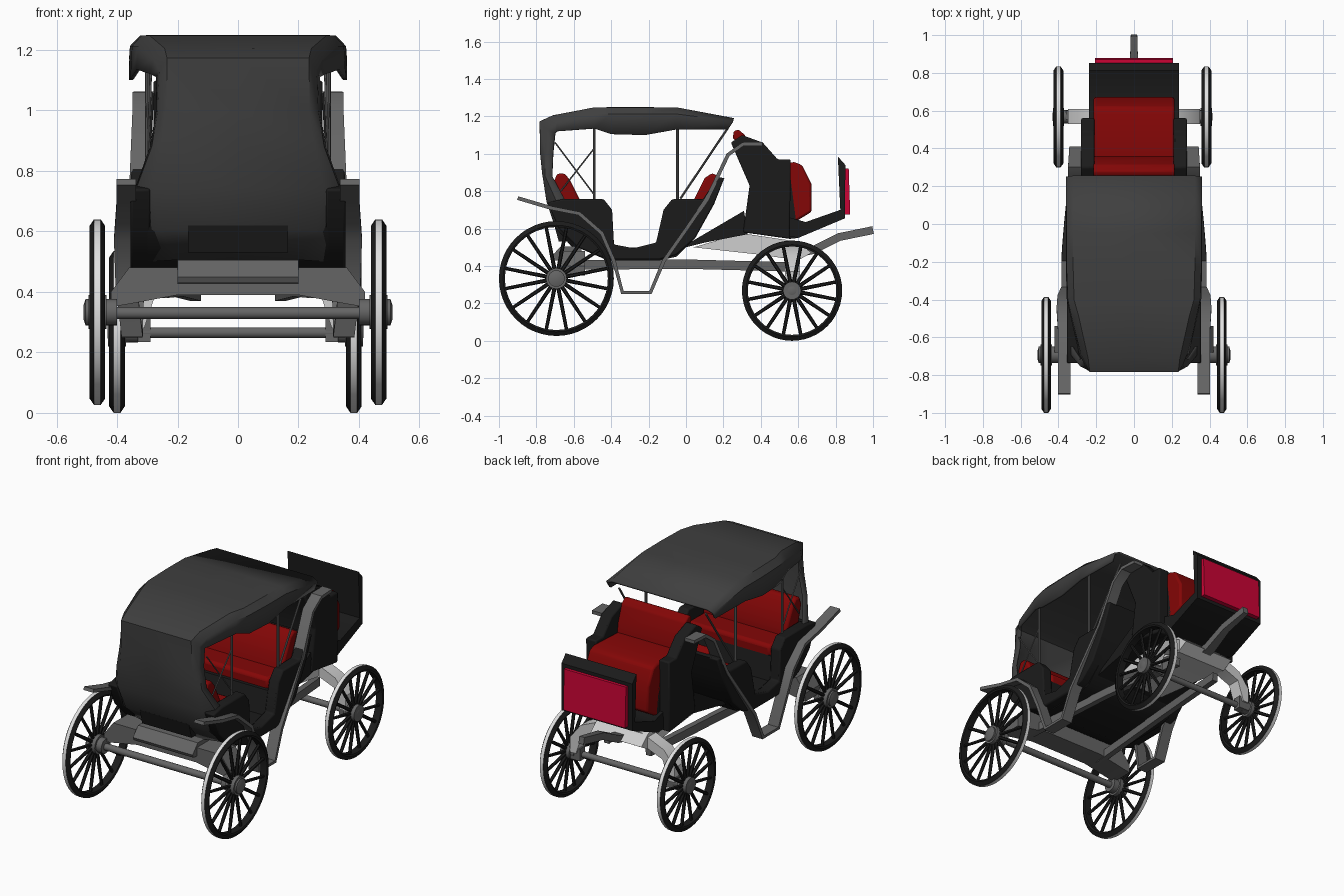
import bpy, bmesh, math
from mathutils import Vector, Matrix

if "Cube" in bpy.data.objects:
    bpy.data.objects.remove(bpy.data.objects["Cube"])

def material(name, c):
    m = bpy.data.materials.new(name)
    m.diffuse_color = (*c, 1)
    m.use_nodes = True
    m.node_tree.nodes["Principled BSDF"].inputs["Base Color"].default_value = m.diffuse_color
    return m

BLACK = material("black_paint", (.011, .011, .011))
CANVAS = material("canopy_canvas", (.05, .05, .05))
RED = material("red_leather", (.23, .002, .002))
CRIMSON = material("crimson_panel", (.6, .001, .035))
GREY = material("grey_iron", (.13, .13, .13))
LIGHT = material("light_grey_frame", (.62, .62, .62))
TYRE = material("pale_tyre", (.75, .75, .75))

def finish(name, bm, mats, angle=35, bevel=0):
    bmesh.ops.recalc_face_normals(bm, faces=bm.faces)
    me = bpy.data.meshes.new(name)
    bm.to_mesh(me)
    bm.free()
    ob = bpy.data.objects.new(name, me)
    bpy.context.collection.objects.link(ob)
    for m in mats:
        me.materials.append(m)
    if bevel:
        b = ob.modifiers.new("bevel", 'BEVEL')
        b.width, b.segments = bevel, 2
    bpy.ops.object.select_all(action='DESELECT')
    ob.select_set(True)
    bpy.context.view_layer.objects.active = ob
    bpy.ops.object.shade_smooth_by_angle(angle=math.radians(angle))
    return ob

def prism(name, pts, a, b, mat, axis='x', bevel=0):
    """Extrude a side outline (y,z) along x, or a front outline (x,z) along y."""
    bm = bmesh.new()
    mk = (lambda p, t: (t, p[0], p[1])) if axis == 'x' else (lambda p, t: (p[0], t, p[1]))
    f = bm.faces.new([bm.verts.new(mk(p, a)) for p in pts])
    ext = bmesh.ops.extrude_face_region(bm, geom=[f])
    vs = [g for g in ext['geom'] if isinstance(g, bmesh.types.BMVert)]
    bmesh.ops.translate(bm, verts=vs, vec=(b - a, 0, 0) if axis == 'x' else (0, b - a, 0))
    return finish(name, bm, [mat], bevel=bevel)

def rod(bm, a, b, r1, r2, sides=8):
    a, b = Vector(a), Vector(b)
    d = b - a
    M = Matrix.Translation((a + b) / 2) @ d.to_track_quat('Z', 'Y').to_matrix().to_4x4()
    bmesh.ops.create_cone(bm, cap_ends=True, segments=sides, radius1=r1, radius2=r2,
                          depth=d.length, matrix=M)

def rods(name, items, mat, sides=8):
    bm = bmesh.new()
    for a, b, r1, r2 in items:
        rod(bm, a, b, r1, r2, sides)
    return finish(name, bm, [mat])

def strip(name, path, thick, mat):
    """Flat band along a path of (x centre, width, y, z)."""
    bm = bmesh.new()
    rows = []
    for i, (x, w, y, z) in enumerate(path):
        p, q = path[max(i - 1, 0)], path[min(i + 1, len(path) - 1)]
        n = Vector((-(q[3] - p[3]), q[2] - p[2])).normalized() * thick / 2
        rows.append([bm.verts.new((x + sx * w / 2, y + sn * n.x, z + sn * n.y))
                     for sx, sn in ((-1, -1), (1, -1), (1, 1), (-1, 1))])
    for r, t in zip(rows, rows[1:]):
        for k in range(4):
            bm.faces.new((r[k], r[(k + 1) % 4], t[(k + 1) % 4], t[k]))
    bm.faces.new(rows[0])
    bm.faces.new(rows[-1])
    return finish(name, bm, [mat])

def wheel(name, x, y, z, R, hub_r, hub_in, hub_out):
    side = 1 if x > 0 else -1
    bm = bmesh.new()
    prof = [(-.011, R), (.011, R), (.026, R - .022), (.022, R - .032),
            (-.022, R - .032), (-.026, R - .022)]
    N = 48
    rings = [[bm.verts.new((x + px, y + r * math.cos(2 * math.pi * i / N),
                            z + r * math.sin(2 * math.pi * i / N))) for px, r in prof]
             for i in range(N)]
    for i in range(N):
        p, q = rings[i], rings[(i + 1) % N]
        for k in range(6):
            f = bm.faces.new((p[k], p[(k + 1) % 6], q[(k + 1) % 6], q[k]))
            f.material_index = 1 if k == 0 else 0
    for i in range(16):
        a = 2 * math.pi * (i + .5) / 16
        c, s = math.cos(a), math.sin(a)
        rod(bm, (x, y + c * .03, z + s * .03), (x, y + c * (R - .025), z + s * (R - .025)),
            .011, .009, 6)
    finish(name, bm, [BLACK, TYRE])
    p = lambda d: (side * d, y, z)
    ax = abs(x)
    rods(name + "_hub", [(p(hub_in), p(hub_out), hub_r, hub_r),
                         (p(ax - .03), p(ax + .03), hub_r + .012, hub_r + .012),
                         (p(hub_out - .001), p(hub_out + .006), hub_r, hub_r * .5)], GREY, 20)

# Wheels: large pair at -y, small pair at +y
BY, BZ, SY, SZ = -.693, .333, .567, .268
for x, tag in ((-.465, "left"), (.465, "right")):
    wheel("large_wheel_" + tag, x, BY, BZ, .307, .044, .40, .505)
for x, tag in ((-.4, "left"), (.383, "right")):
    wheel("small_wheel_" + tag, x, SY, SZ, .268, .036, .33, abs(x) + .026)

# Axles, long frame beams and pole
rods("axles", [((-.42, BY, .33), (.42, BY, .33), .02, .02),
               ((-.38, SY, .265), (.38, SY, .265), .018, .018)], GREY, 12)
for s in (-1, 1):
    strip("frame_beam", [(s * .25, .035, -.62, .405), (s * .2, .035, 0, .41),
                         (s * .14, .035, .56, .395)], .05, GREY)
    prism("axle_block", [(.55, .235), (.6, .235), (.6, .31), (.55, .31)], s * .29, s * .36, GREY)
strip("pole", [(0, .07, .56, .46), (0, .06, .68, .485), (0, .045, .82, .555), (0, .034, 1, .592)],
      .042, GREY)

# Arched carriers above the axles
arch = [(.36, .48), (.42, .40), (.42, .35), (.36, .36), (.2, .39)]
prism("large_axle_carrier", arch + [(-x, z) for x, z in reversed(arch)], -.68, -.54, GREY, 'y')
prism("carrier_box", [(-.71, .43), (-.72, .45), (-.67, .505), (-.56, .505), (-.56, .42)],
      -.2, .2, GREY)
arch = [(.13, .525), (.28, .46), (.35, .37), (.35, .28), (.31, .28), (.27, .40), (.13, .455)]
prism("small_axle_carrier", arch + [(-x, z) for x, z in reversed(arch)], .53, .61, LIGHT, 'y')
prism("fore_carriage", [(.04, .5), (.3, .575), (.6, .53), (.67, .47), (.6, .43), (.4, .46)],
      -.17, .17, LIGHT)

# Passenger tub
prism("tub", [(-.72, .74), (-.64, .74), (-.6, .64), (-.41, .64), (-.385, .5), (-.16, .5),
              (-.13, .64), (.05, .64), (.1, .72), (.165, .875), (.205, .87), (.15, .73), (.05, .55),
              (-.05, .45), (-.14, .43), (-.42, .43), (-.58, .5), (-.68, .6)], -.3, .3, BLACK)
for s in (-1, 1):
    prism("tub_side", [(-.74, .74), (-.66, .757), (-.44, .757), (-.395, .70), (-.385, .515),
                       (-.28, .495), (-.16, .525), (-.12, .70), (-.075, .757), (.09, .757),
                       (.17, .875), (.205, .87), (.15, .73), (.05, .55), (-.05, .46), (-.14, .435),
                       (-.42, .435), (-.58, .5), (-.68, .6)], s * .29, s * .355, BLACK, bevel=.008)
prism("tub_nose", [(.0, .5), (.02, .525), (.31, .695), (.33, .57), (.1, .525)], -.27, .27, BLACK)

# Passenger seats
prism("seat_back_one", [(-.71, .84), (-.69, .893), (-.65, .895), (-.62, .86), (-.56, .74),
                        (-.56, .66), (-.66, .66)], -.28, .28, RED, bevel=.012)
prism("seat_back_two", [(.02, .66), (.04, .75), (.1, .87), (.14, .897), (.185, .875), (.1, .67)],
      -.28, .28, RED, bevel=.012)
for a, b in ((-.6, -.41), (-.11, .06)):
    prism("seat_cushion", [(a, .62), (a, .7), (b, .7), (b, .62)], -.28, .28, RED, bevel=.02)

# Driver's box
prism("driver_box", [(.25, 1.06), (.3, 1.09), (.33, 1.05), (.35, .86), (.56, .86), (.6, .55),
                     (.555, .545), (.305, .58), (.345, .83)], -.215, .215, BLACK)
for s in (-1, 1):
    prism("driver_box_side", [(.24, 1.06), (.3, 1.1), (.41, 1.06), (.49, .97), (.56, .97),
                              (.555, .545), (.305, .58), (.34, .83)],
          s * .21, s * .28, BLACK, bevel=.008)
prism("driver_seat", [(.34, .9), (.34, .945), (.58, .955), (.62, .94), (.67, .84), (.672, .69),
                      (.59, .64), (.5, .66), (.5, .88)], -.215, .215, RED, bevel=.012)
prism("driver_seat_back", [(.25, 1.08), (.255, 1.12), (.28, 1.13), (.315, 1.1), (.35, 1.0),
                           (.36, .93), (.33, .93), (.29, 1.06)], -.215, .215, RED, bevel=.008)
prism("footboard_and_dash", [(.55, .56), (.6, .55), (.85, .655), (.852, .94), (.812, .985),
                             (.825, .70), (.64, .635), (.55, .66)], -.237, .237, BLACK)
prism("dash_panel", [(.85, .675), (.878, .675), (.87, .92), (.85, .92)], -.207, .207, CRIMSON)

# Fenders with steps
for s in (-1, 1):
    strip("fender_and_step",
          [(s * x, w, y, z) for x, w, y, z in (
              (.37, .065, -.9, .763), (.37, .065, -.72, .71), (.37, .065, -.57, .68),
              (.375, .07, -.45, .575), (.37, .07, -.385, .425), (.35, .07, -.34, .258),
              (.35, .07, -.19, .258), (.345, .07, -.12, .425), (.335, .07, 0, .595),
              (.325, .068, .11, .755), (.315, .068, .225, .995), (.315, .068, .305, 1.052),
              (.31, .065, .41, 1.052))], .02, GREY)

# Canopy and rear curtain: rows of edge, corner, inner points (x, y, z), mirrored
half = [((.35, .225, 1.13), (.355, .25, 1.17), (.32, .255, 1.185)),
        ((.355, -.05, 1.13), (.352, -.05, 1.21), (.32, -.05, 1.242)),
        ((.355, -.22, 1.10), (.352, -.22, 1.21), (.32, -.22, 1.243)),
        ((.35, -.4, 1.105), (.345, -.4, 1.21), (.315, -.4, 1.243)),
        ((.33, -.49, 1.135), (.325, -.49, 1.21), (.29, -.49, 1.242)),
        ((.285, -.69, 1.12), (.275, -.69, 1.17), (.24, -.71, 1.2)),
        ((.265, -.70, 1.11), (.255, -.74, 1.13), (.232, -.778, 1.17)),
        ((.265, -.71, 1.0), (.26, -.75, 1.0), (.235, -.774, 1.0)),
        ((.285, -.715, .88), (.28, -.75, .88), (.25, -.764, .9)),
        ((.335, -.64, .74), (.33, -.69, .745), (.28, -.74, .745)),
        ((.345, -.58, .62), (.335, -.64, .61), (.26, -.695, .61)),
        ((.335, -.48, .51), (.32, -.56, .5), (.2, -.61, .51))]
bm = bmesh.new()
rows = []
for e, c, i in half:
    right = [e, c, i]
    pts = [(-x, y, z) for x, y, z in right] + [(0, i[1], i[2])] + right[::-1]
    rows.append([bm.verts.new(p) for p in pts])
for p, q in zip(rows, rows[1:]):
    for k in range(6):
        bm.faces.new((p[k], p[k + 1], q[k + 1], q[k]))
canopy = finish("canopy", bm, [CANVAS], 40)
sol = canopy.modifiers.new("thickness", 'SOLIDIFY')
sol.thickness, sol.offset = .012, 0

# Dark ledge below the curtain
prism("rear_ledge", [(-.68, .53), (-.705, .62), (-.6, .62), (-.6, .53)], -.165, .165, BLACK)

# Canopy posts and thin braces
for s in (-1, 1):
    rods("canopy_posts", [((s * .3, -.49, .74), (s * .3, -.49, 1.2), .007, .007),
                          ((s * .3, -.045, .74), (s * .3, -.045, 1.2), .008, .008),
                          ((s * .3, -.03, .76), (s * .29, .225, 1.14), .006, .006),
                          ((s * .28, -.70, 1.06), (s * .3, -.49, .78), .004, .004),
                          ((s * .3, -.49, 1.03), (s * .29, -.67, .8), .004, .004)], GREY)
